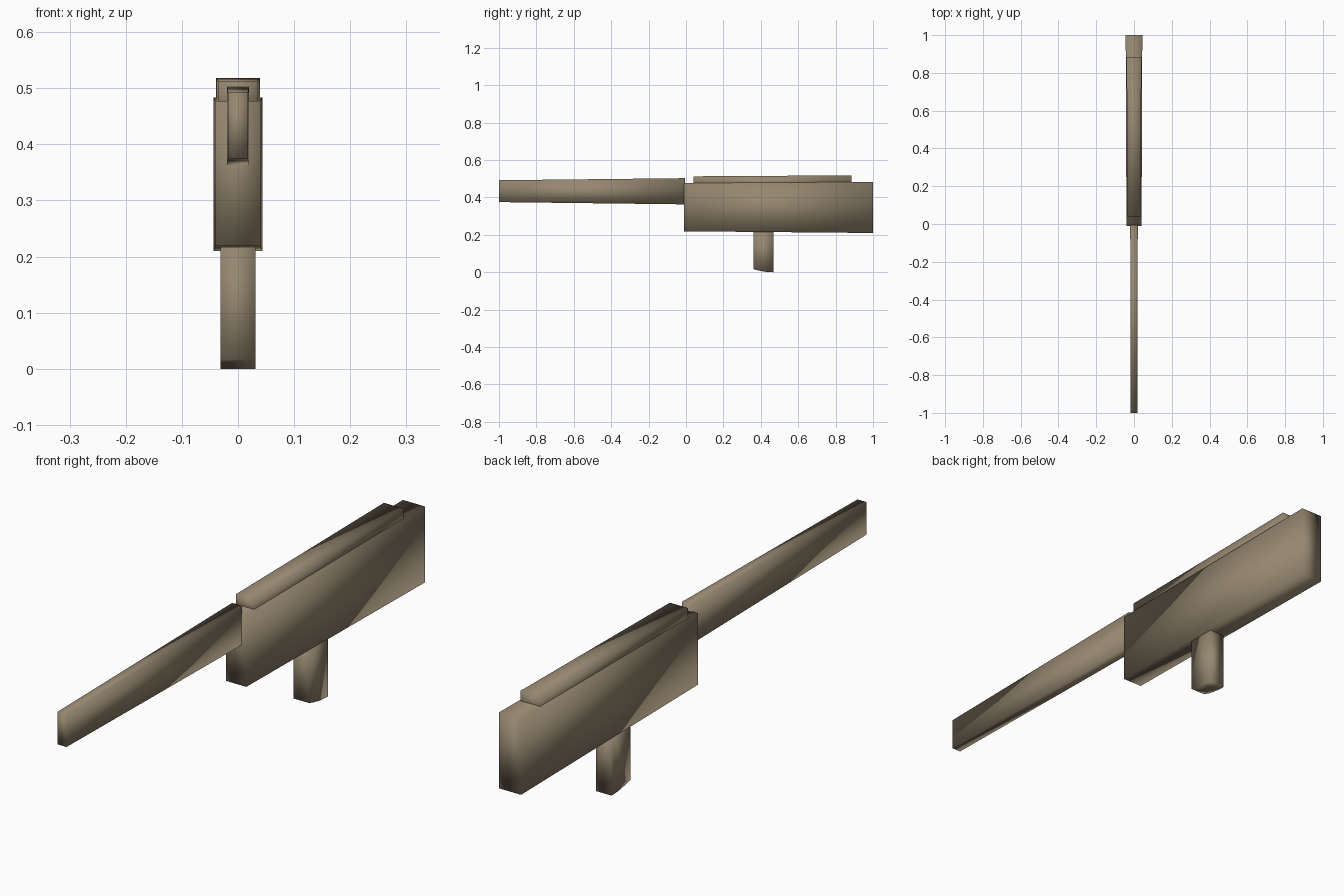
import bpy
import bmesh

if "Cube" in bpy.data.objects:
    bpy.data.objects.remove(bpy.data.objects["Cube"])


def make_mesh(name, build):
    """Make a smooth-shaded brown part from a bmesh filled by build()."""
    bm = bmesh.new()
    build(bm)
    bmesh.ops.recalc_face_normals(bm, faces=bm.faces)
    for f in bm.faces:
        f.smooth = True
    me = bpy.data.meshes.new(name)
    bm.to_mesh(me)
    bm.free()
    me.materials.append(brown)
    ob = bpy.data.objects.new(name, me)
    bpy.context.collection.objects.link(ob)
    return ob


def tapered_box(name, front, back):
    """Each end is (y, half width, bottom z, top z)."""
    def build(bm):
        bmesh.ops.create_cube(bm, size=2)
        for v in bm.verts:
            y, half, low, high = front if v.co.y < 0 else back
            v.co = (half * v.co.x, y, low if v.co.z < 0 else high)
    return make_mesh(name, build)


def side_profile(name, points, half):
    """Extrude a (y, z) outline across x."""
    def build(bm):
        face = bm.faces.new([bm.verts.new((-half, y, z)) for y, z in points])
        ext = bmesh.ops.extrude_face_region(bm, geom=[face], use_keep_orig=True)
        moved = [g for g in ext["geom"] if isinstance(g, bmesh.types.BMVert)]
        bmesh.ops.translate(bm, verts=moved, vec=(2 * half, 0, 0))
    return make_mesh(name, build)


brown = bpy.data.materials.new("brown")
brown.diffuse_color = (0.30, 0.24, 0.16, 1)
brown.use_nodes = True
brown.node_tree.nodes["Principled BSDF"].inputs["Base Color"].default_value = brown.diffuse_color

# Long tapering barrel
tapered_box("barrel", (-1.0, 0.018, 0.375, 0.492), (-0.005, 0.02, 0.363, 0.503))
# Deep main body
tapered_box("body", (-0.01, 0.04, 0.219, 0.477), (1.0, 0.044, 0.21, 0.483))
# Raised cover along the top
tapered_box("top_cover", (0.04, 0.036, 0.45, 0.513), (0.885, 0.039, 0.45, 0.518))
# Short grip with a curved foot
side_profile("grip", [(0.36, 0.225), (0.36, 0.017), (0.385, 0.010),
                      (0.415, 0.004), (0.44, 0.001), (0.467, 0.0),
                      (0.467, 0.225)], 0.031)
